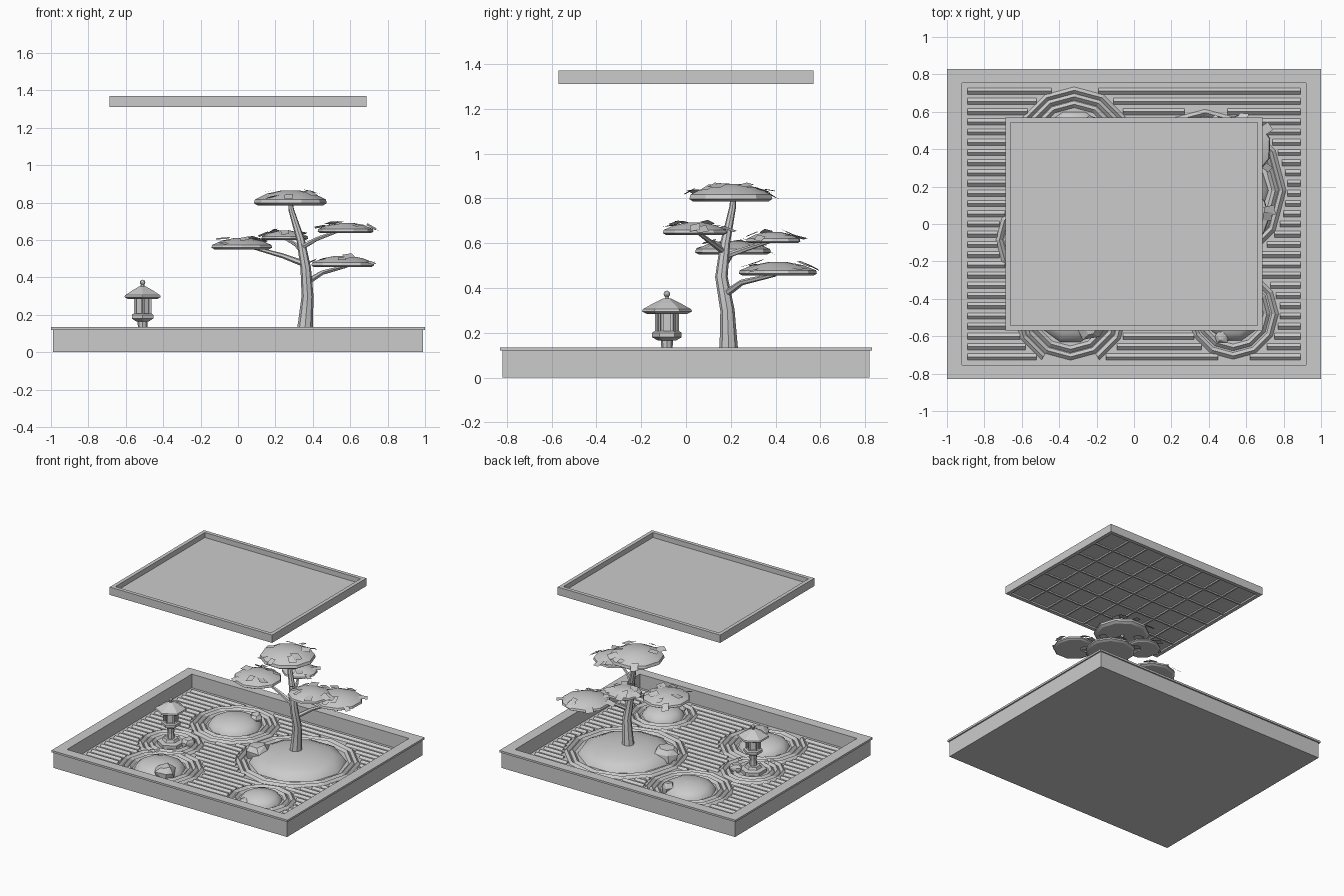
import bpy, bmesh, math, random
from mathutils import Vector, Matrix, Euler

if "Cube" in bpy.data.objects:
    bpy.data.objects.remove(bpy.data.objects["Cube"])

random.seed(4)
FLOOR = 0.03


def finish(name, bm, smooth=None):
    bmesh.ops.recalc_face_normals(bm, faces=bm.faces[:])
    me = bpy.data.meshes.new(name)
    bm.to_mesh(me)
    bm.free()
    ob = bpy.data.objects.new(name, me)
    bpy.context.collection.objects.link(ob)
    if smooth:
        bpy.ops.object.select_all(action='DESELECT')
        ob.select_set(True)
        bpy.context.view_layer.objects.active = ob
        bpy.ops.object.shade_smooth_by_angle(angle=math.radians(smooth))
    return ob


def box(bm, x0, x1, y0, y1, z0, z1):
    m = Matrix.Translation(((x0 + x1) / 2, (y0 + y1) / 2, (z0 + z1) / 2))
    bmesh.ops.create_cube(bm, size=1, matrix=m @ Matrix.Diagonal((x1 - x0, y1 - y0, z1 - z0, 1)))


def frame(bm, ox, oy, ix, iy, z0, z1):
    """Rectangular ring, outer half sizes ox, oy and inner half sizes ix, iy."""
    loops = []
    for hx, hy, z in ((ox, oy, z0), (ox, oy, z1), (ix, iy, z1), (ix, iy, z0)):
        loops.append([bm.verts.new((sx * hx, sy * hy, z)) for sx, sy in ((-1, -1), (1, -1), (1, 1), (-1, 1))])
    for i in range(4):
        a, b = loops[i], loops[(i + 1) % 4]
        for j in range(4):
            k = (j + 1) % 4
            bm.faces.new((a[j], a[k], b[k], b[j]))


def lathe(bm, c, prof, n, turn=0.0, sx=1, sy=1):
    """Turn (radius, z) points around the vertical through c, capping both ends."""
    rings = [[bm.verts.new((c[0] + r * sx * math.cos(turn + math.tau * i / n),
                            c[1] + r * sy * math.sin(turn + math.tau * i / n), z))
              for i in range(n)] for r, z in prof]
    for a, b in zip(rings, rings[1:]):
        for i in range(n):
            j = (i + 1) % n
            bm.faces.new((a[i], a[j], b[j], b[i]))
    bm.faces.new(rings[0])
    bm.faces.new(rings[-1])


def tube(bm, pts, n):
    """Tapered tube through (x, y, z, radius) points."""
    rings = []
    for i, p in enumerate(pts):
        d = Vector(pts[min(i + 1, len(pts) - 1)][:3]) - Vector(pts[max(i - 1, 0)][:3])
        q = Vector((0, 0, 1)).rotation_difference(d)
        rings.append([bm.verts.new(Vector(p[:3]) + q @ Vector((p[3] * math.cos(math.tau * k / n),
                      p[3] * math.sin(math.tau * k / n), 0))) for k in range(n)])
    for a, b in zip(rings, rings[1:]):
        for i in range(n):
            j = (i + 1) % n
            bm.faces.new((a[i], a[j], b[j], b[i]))
    bm.faces.new(rings[0])
    bm.faces.new(rings[-1])


# Tray: walls, rim lip and floor
bm = bmesh.new()
frame(bm, 0.99, 0.82, 0.92, 0.755, 0, 0.12)
box(bm, -0.92, 0.92, -0.755, 0.755, 0, FLOOR)
finish("tray", bm)
bm = bmesh.new()
frame(bm, 1.0, 0.83, 0.92, 0.755, 0.12, 0.135)
finish("tray_rim", bm)

# Islands: x, y, mound radius, mound height, ring radii
ISLANDS = [
    (0.38, 0.18, 0.34, 0.09, (0.375, 0.415)),
    (-0.34, -0.46, 0.18, 0.075, (0.21, 0.25, 0.29)),
    (0.53, -0.48, 0.15, 0.07, (0.18, 0.225)),
    (-0.32, 0.42, 0.19, 0.075, (0.22, 0.26, 0.295)),
    (-0.51, -0.085, 0.0, 0.0, (0.13, 0.17, 0.21)),
]


def covered(x, y, skip=None):
    return any(i != skip and math.hypot(x - c[0], y - c[1]) < c[4][-1] + 0.02 for i, c in enumerate(ISLANDS))


# Straight raked ridges, interrupted around the islands
bm = bmesh.new()


def ridge(a, b, w=0.017, h=0.015):
    side = (b - a).cross(Vector((0, 0, 1))).normalized() * w
    up = Vector((0, 0, h))
    e = [[bm.verts.new(p + o) for o in (side, up, -side)] for p in (a, b)]
    for i in range(3):
        j = (i + 1) % 3
        bm.faces.new((e[0][i], e[0][j], e[1][j], e[1][i]))
    bm.faces.new(e[0])
    bm.faces.new(e[1])


rows = 27
for r in range(rows):
    y = -0.71 + 1.42 * r / (rows - 1)
    start = None
    for k in range(179):
        x = -0.89 + k * 0.01
        free = not covered(x, y) and k < 178
        if free and start is None:
            start = x
        if not free and start is not None:
            if x - start > 0.02:
                ridge(Vector((start, y, FLOOR)), Vector((x, y, FLOOR)))
            start = None
finish("raked_rows", bm)

# Ring ridges around each island, cut off at the tray edge
bm = bmesh.new()
N = 12
for i, (cx, cy, rad, hgt, rings) in enumerate(ISLANDS):
    for rr in rings:
        loop = []
        for k in range(N):
            a = math.tau * k / N
            loop.append([bm.verts.new((cx + (rr + o) * math.cos(a), cy + (rr + o) * math.sin(a), FLOOR + z))
                         for o, z in ((-0.018, 0), (0, 0.018), (0.018, 0))])
        for k in range(N):
            a, b = loop[k], loop[(k + 1) % N]
            m = (a[1].co + b[1].co) / 2
            if abs(m.y) > 0.715:
                continue
            for p, q in ((0, 1), (1, 2)):
                bm.faces.new((a[p], b[p], b[q], a[q]))
bmesh.ops.delete(bm, geom=[v for v in bm.verts if not v.link_faces], context='VERTS')
finish("raked_rings", bm)

# Moss mounds
bm = bmesh.new()
for cx, cy, rad, hgt, _ in ISLANDS[:4]:
    lathe(bm, (cx, cy), [(rad * math.cos(t), FLOOR - 0.002 + hgt * math.sin(t))
                         for t in (0, 0.35, 0.75, 1.15, 1.5)], 10)
finish("moss_mounds", bm, 35)

# Rocks: hulls of scattered points
for k, (x, y, r, h) in enumerate([(0.10, 0.09, 0.095, 0.1), (-0.23, -0.55, 0.075, 0.095),
                                  (-0.22, 0.53, 0.05, 0.08), (-0.40, -0.03, 0.05, 0.055), (0.47, -0.6, 0.04, 0.04)]):
    bm = bmesh.new()
    for z, s in ((0, 0.9), (0.6, 1.0), (1.0, 0.6)):
        for i in range(6):
            a = math.tau * (i + random.uniform(-0.25, 0.25)) / 6
            q = r * s * random.uniform(0.85, 1.1)
            bm.verts.new((x + q * math.cos(a), y + q * math.sin(a), FLOOR + h * z * random.uniform(0.85, 1)))
    hull = bmesh.ops.convex_hull(bm, input=bm.verts[:])
    bmesh.ops.delete(bm, geom=list({g for g in hull["geom_interior"] if isinstance(g, bmesh.types.BMVert)}),
                     context='VERTS')
    finish(f"rock_{k + 1}", bm)

# Stone lantern: base, post, platform, lamp box, roof, finial
L = (-0.51, -0.085)
T = math.pi / 6
bm = bmesh.new()
lathe(bm, L, [(0.095, FLOOR), (0.095, 0.055), (0.06, 0.062), (0.05, 0.08)], 6, T)
lathe(bm, L, [(0.028, 0.07), (0.024, 0.12), (0.028, 0.172)], 8)
lathe(bm, L, [(0.04, 0.165), (0.066, 0.18), (0.066, 0.2), (0.055, 0.207)], 6, T)
lathe(bm, L, [(0.038, 0.2), (0.038, 0.29)], 6, T)
for i in range(6):
    a = T + math.tau * i / 6
    lathe(bm, (L[0] + 0.045 * math.cos(a), L[1] + 0.045 * math.sin(a)), [(0.009, 0.2), (0.009, 0.29)], 4, a)
lathe(bm, L, [(0.09, 0.284), (0.112, 0.295), (0.108, 0.305), (0.06, 0.332), (0.02, 0.352)], 6, T)
lathe(bm, L, [(0.012, 0.35), (0.009, 0.362)], 6)
bmesh.ops.create_icosphere(bm, subdivisions=2, radius=0.015, matrix=Matrix.Translation((*L, 0.373)))
finish("stone_lantern", bm)

# Tree trunk and branches
bm = bmesh.new()
tube(bm, [(0.355, 0.19, 0.08, 0.048), (0.36, 0.19, 0.15, 0.04), (0.372, 0.185, 0.3, 0.032),
          (0.362, 0.158, 0.45, 0.028), (0.335, 0.175, 0.6, 0.022), (0.285, 0.208, 0.76, 0.015),
          (0.28, 0.21, 0.8, 0.012)], 8)
tube(bm, [(0.37, 0.18, 0.375, 0.017), (0.45, 0.25, 0.425, 0.013), (0.58, 0.4, 0.46, 0.009)], 6)
tube(bm, [(0.36, 0.16, 0.47, 0.017), (0.24, 0.18, 0.515, 0.013), (0.08, 0.21, 0.56, 0.009)], 6)
tube(bm, [(0.34, 0.17, 0.56, 0.014), (0.42, 0.11, 0.605, 0.011), (0.54, 0.05, 0.65, 0.008)], 6)
tube(bm, [(0.34, 0.17, 0.54, 0.014), (0.31, 0.27, 0.575, 0.011), (0.25, 0.38, 0.61, 0.008)], 6)
finish("tree_trunk", bm, 40)

# Foliage pads with loose leaf cards near their edges
PADS = [(0.28, 0.2, 0.785, 0.195, 0.08), (0.02, 0.21, 0.55, 0.17, 0.06), (0.575, 0.04, 0.637, 0.15, 0.055),
        (0.56, 0.41, 0.455, 0.175, 0.06), (0.25, 0.39, 0.6, 0.125, 0.05)]
for k, (x, y, z, r, h) in enumerate(PADS):
    bm = bmesh.new()
    lathe(bm, (x, y), [(r * 0.9, z), (r, z + h * 0.15), (r * 0.97, z + h * 0.4), (r * 0.65, z + h * 0.78),
                       (r * 0.25, z + h)], 10, k * 0.3)
    finish(f"foliage_pad_{k + 1}", bm, 25)
    bm = bmesh.new()
    for i in range(9):
        a = math.tau * (i + random.random()) / 9
        q = random.uniform(0.55, 1.08)
        rot = Euler((random.uniform(-0.3, 0.3), random.uniform(0, 0.6) * q, a)).to_matrix().to_4x4()
        m = Matrix.Translation((x + r * q * math.cos(a), y + r * q * math.sin(a), z + h * (1.25 - 0.75 * q * q)))
        s = random.uniform(0.045, 0.075)
        bmesh.ops.create_grid(bm, x_segments=1, y_segments=1, size=0.5, matrix=m @ rot @ Matrix.Diagonal((s, s * 0.8, 1, 1)))
    finish(f"leaf_cards_{k + 1}", bm)

# Overhead canopy: frame, panel and lattice underneath
bm = bmesh.new()
frame(bm, 0.688, 0.57, 0.66, 0.542, 1.31, 1.37)
finish("canopy_frame", bm)
bm = bmesh.new()
box(bm, -0.66, 0.66, -0.542, 0.542, 1.322, 1.332)
finish("canopy_panel", bm)
bm = bmesh.new()
for i in range(1, 8):
    x = -0.66 + 1.32 * i / 8
    box(bm, x - 0.006, x + 0.006, -0.542, 0.542, 1.312, 1.323)
for i in range(1, 6):
    y = -0.542 + 1.084 * i / 6
    box(bm, -0.66, 0.66, y - 0.006, y + 0.006, 1.312, 1.323)
finish("canopy_lattice", bm)
